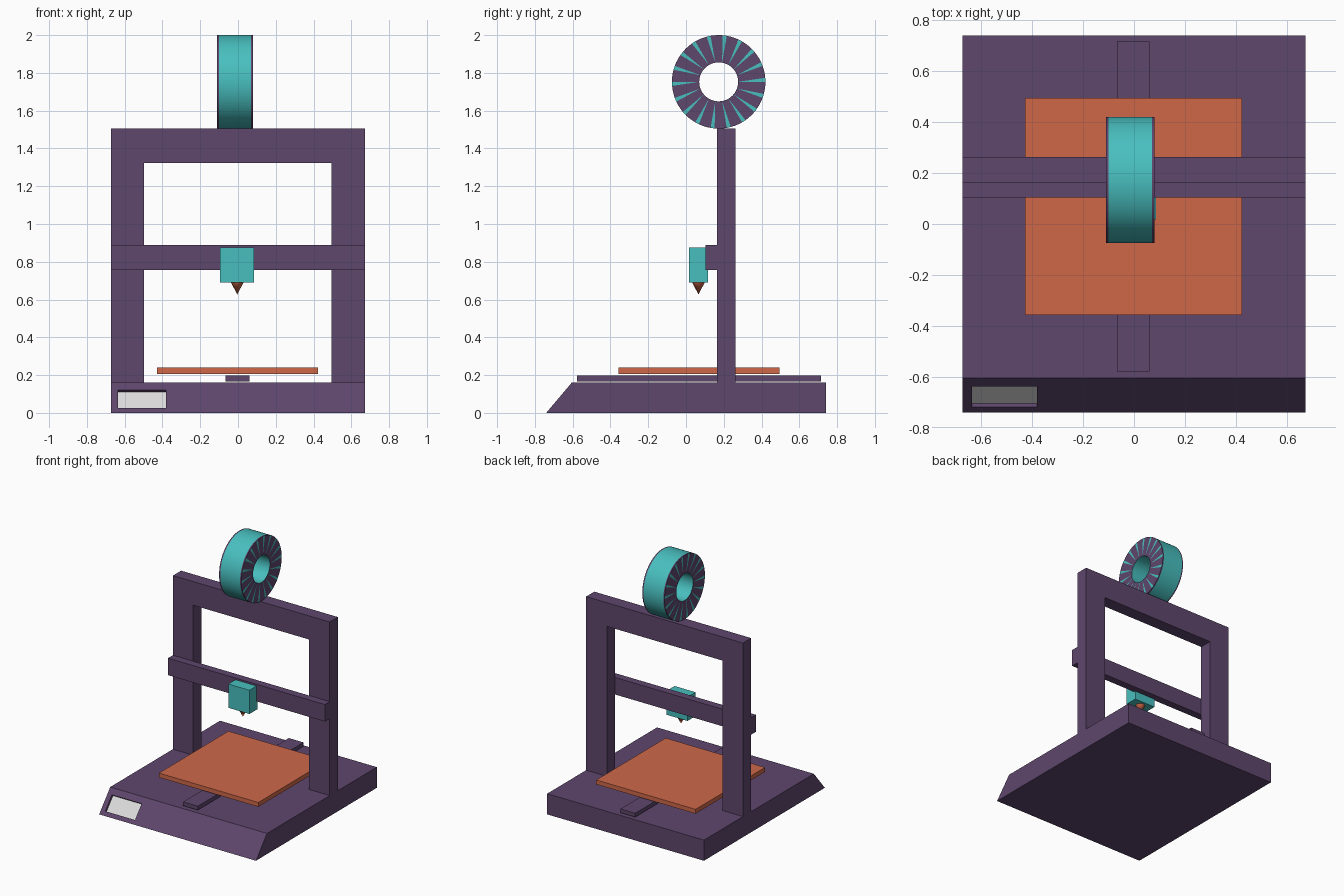
import bpy, bmesh, math
from mathutils import Vector

if "Cube" in bpy.data.objects:
    bpy.data.objects.remove(bpy.data.objects["Cube"])


def material(name, rgb):
    m = bpy.data.materials.new(name)
    m.diffuse_color = (*rgb, 1)
    m.use_nodes = True
    m.node_tree.nodes["Principled BSDF"].inputs["Base Color"].default_value = m.diffuse_color
    return m


PURPLE = material("purple", (0.112, 0.062, 0.152))
TEAL = material("teal", (0.066, 0.52, 0.52))
ORANGE = material("orange", (0.62, 0.137, 0.066))
WHITE = material("screen white", (0.72, 0.72, 0.72))


def finish(name, bm, *mats):
    mesh = bpy.data.meshes.new(name)
    bmesh.ops.recalc_face_normals(bm, faces=bm.faces)
    bm.to_mesh(mesh)
    bm.free()
    for m in mats:
        mesh.materials.append(m)
    ob = bpy.data.objects.new(name, mesh)
    bpy.context.collection.objects.link(ob)
    return ob


def prism(points, direction):
    """Extrude a flat outline along a direction."""
    bm = bmesh.new()
    face = bm.faces.new([bm.verts.new(p) for p in points])
    new = bmesh.ops.extrude_face_region(bm, geom=[face], use_keep_orig=True)["geom"]
    bmesh.ops.translate(bm, vec=direction,
                        verts=[g for g in new if isinstance(g, bmesh.types.BMVert)])
    bmesh.ops.recalc_face_normals(bm, faces=bm.faces)
    return bm


def box(name, x, y, z, mat):
    pts = [(x[0], y[0], z[0]), (x[1], y[0], z[0]), (x[1], y[1], z[0]), (x[0], y[1], z[0])]
    return finish(name, prism(pts, (0, 0, z[1] - z[0])), mat)


W = 0.672

# Base with a sloped front and a recessed screen
bm = prism([(-W, y, z) for y, z in ((-0.74, 0), (0.74, 0), (0.74, 0.16), (-0.605, 0.16))],
           (2 * W, 0, 0))
bm.faces.ensure_lookup_table()
slope = next(f for f in bm.faces if f.normal.y < -0.5)
normal = slope.normal.copy()
bmesh.ops.inset_individual(bm, faces=[slope], thickness=0.03)
mid = slope.calc_center_median()
for v in slope.verts:
    z = 0.122 if v.co.z > mid.z else 0.026
    v.co = Vector((-0.635 if v.co.x < 0 else -0.38, -0.74 + 0.135 * z / 0.16, z))
bmesh.ops.inset_individual(bm, faces=[slope], thickness=0.0, depth=0.0)
for v in slope.verts:
    v.co -= normal * 0.018
slope.material_index = 1
finish("base", bm, PURPLE, WHITE)

# Gantry frame
outline = [(-W, 0.16), (-W, 1.505), (W, 1.505), (W, 0.16),
           (0.495, 0.16), (0.495, 1.322), (-0.498, 1.322), (-0.498, 0.16)]
finish("gantry_frame", prism([(x, 0.163, z) for x, z in outline], (0, 0.1, 0)), PURPLE)

# Cross beam, bed rail, heated bed and print head
box("cross_beam", (-W, W), (0.104, 0.163), (0.756, 0.888), PURPLE)
box("bed_rail", (-0.066, 0.06), (-0.578, 0.716), (0.167, 0.197), PURPLE)
box("print_bed", (-0.428, 0.424), (-0.357, 0.494), (0.205, 0.239), ORANGE)
box("print_head", (-0.095, 0.086), (0.017, 0.117), (0.691, 0.875), TEAL)

# Nozzle
bpy.ops.mesh.primitive_cone_add(vertices=32, radius1=0, radius2=0.034, depth=0.065,
                                location=(-0.004, 0.066, 0.6595))
nozzle = bpy.context.object
nozzle.name = "nozzle"
nozzle.data.materials.append(ORANGE)
bpy.ops.object.shade_smooth_by_angle()

# Filament spool: teal ring with thin purple flanges and teal wedges
N, R_OUT, R_IN = 72, 0.2475, 0.103
bm = bmesh.new()


def ring(x, r):
    return [bm.verts.new((x, 0.173 + r * math.cos(a), 1.7525 + r * math.sin(a)))
            for a in (2 * math.pi * i / N for i in range(N))]


xs = (-0.11, -0.1, 0.07, 0.08)
outer = [ring(x, R_OUT) for x in xs]
inner = [ring(x, R_IN) for x in xs]
for i in range(N):
    j = (i + 1) % N
    for k in range(3):
        rim = bm.faces.new((outer[k][i], outer[k][j], outer[k + 1][j], outer[k + 1][i]))
        rim.material_index = 1 if k == 1 else 0
        bore = bm.faces.new((inner[k][i], inner[k][j], inner[k + 1][j], inner[k + 1][i]))
        bore.material_index = 1
    for k in (0, 3):
        o, n = outer[k], inner[k]
        wedge = bm.faces.new((n[i], o[i], o[j]))
        wedge.material_index = 1 if i % 4 == 0 else 0
        bm.faces.new((n[i], o[j], n[j]))
spool = finish("filament_spool", bm, PURPLE, TEAL)
bpy.ops.object.select_all(action="DESELECT")
spool.select_set(True)
bpy.context.view_layer.objects.active = spool
bpy.ops.object.shade_smooth_by_angle()
